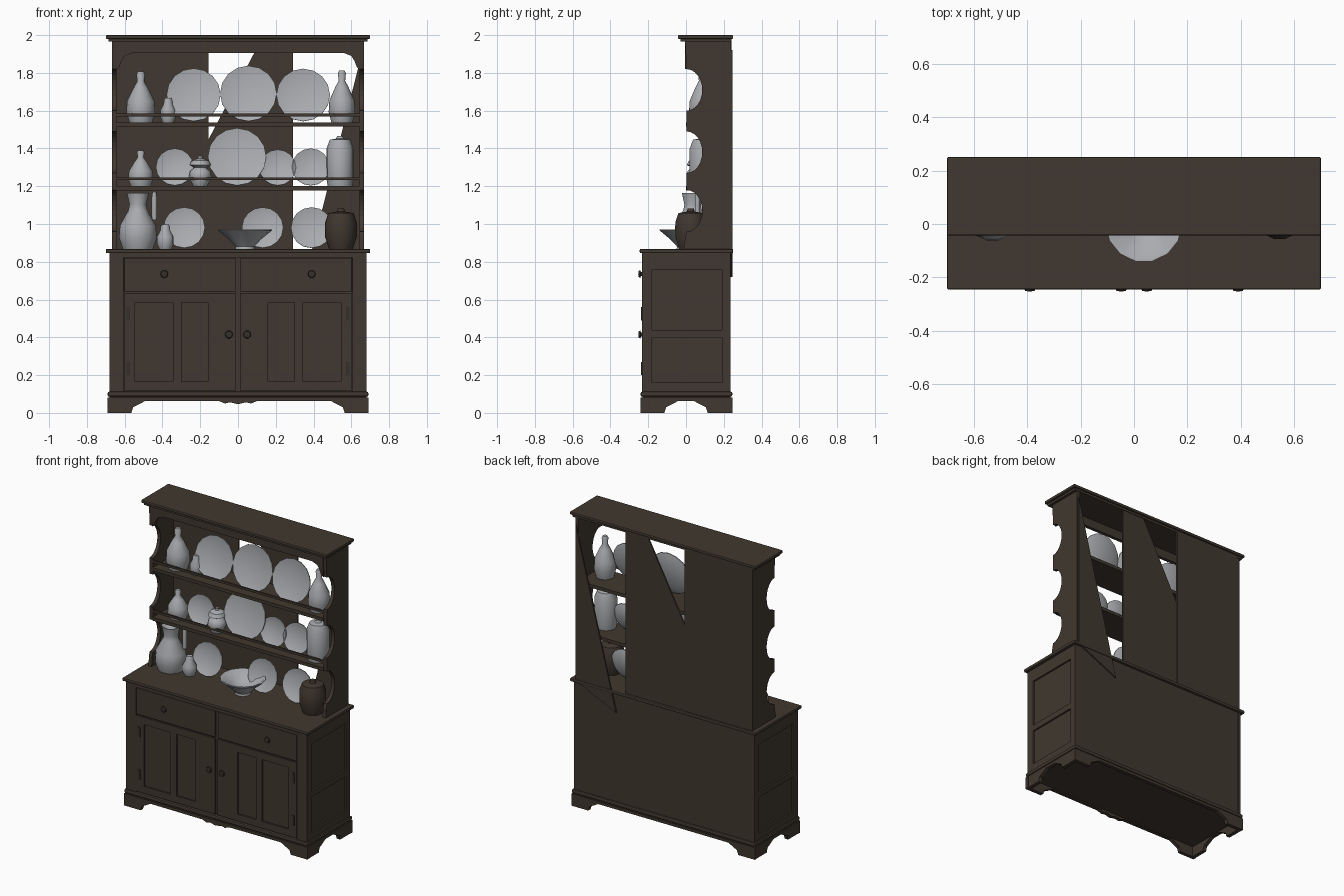
import bpy, bmesh, math
from mathutils import Matrix, Vector

if "Cube" in bpy.data.objects:
    bpy.data.objects.remove(bpy.data.objects["Cube"])


def material(name, rgb):
    m = bpy.data.materials.new(name)
    m.diffuse_color = (*rgb, 1)
    m.use_nodes = True
    m.node_tree.nodes["Principled BSDF"].inputs["Base Color"].default_value = m.diffuse_color
    return m


WOOD = material("dark_oak", (0.052, 0.039, 0.029))
IRON = material("dark_metal", (0.035, 0.028, 0.022))
CHINA = material("grey_china", (0.40, 0.41, 0.43))


def finish(bm, name, mat, smooth=False, bevel=0):
    bmesh.ops.remove_doubles(bm, verts=bm.verts, dist=1e-5)
    bmesh.ops.recalc_face_normals(bm, faces=bm.faces)
    if smooth:
        for f in bm.faces:
            f.smooth = True
        for e in bm.edges:
            e.smooth = len(e.link_faces) == 2 and e.calc_face_angle(0) < 0.75
    me = bpy.data.meshes.new(name)
    bm.to_mesh(me)
    bm.free()
    me.materials.append(mat)
    ob = bpy.data.objects.new(name, me)
    bpy.context.collection.objects.link(ob)
    if bevel:
        mod = ob.modifiers.new("soft_edge", "BEVEL")
        mod.width, mod.segments = bevel, 2
    return ob


def boxes(name, spans, mat=WOOD, bevel=0):
    """One object from boxes given as (x0, x1, y0, y1, z0, z1)."""
    bm = bmesh.new()
    for x0, x1, y0, y1, z0, z1 in spans:
        m = Matrix.Translation(((x0 + x1) / 2, (y0 + y1) / 2, (z0 + z1) / 2))
        m = m @ Matrix.Diagonal((abs(x1 - x0), y1 - y0, z1 - z0, 1))
        bmesh.ops.create_cube(bm, size=1, matrix=m)
    return finish(bm, name, mat, bevel=bevel)


def prism(name, pts, axis, a, b):
    """Outline in (x,z) extruded on y, or in (y,z) extruded on x."""
    bm = bmesh.new()
    place = (lambda p, t: (p[0], t, p[1])) if axis == "y" else (lambda p, t: (t, p[0], p[1]))
    f = bm.faces.new([bm.verts.new(place(p, a)) for p in pts])
    r = bmesh.ops.extrude_face_region(bm, geom=[f])
    vs = [v for v in r["geom"] if isinstance(v, bmesh.types.BMVert)]
    bmesh.ops.translate(bm, verts=vs, vec=Vector(place((0, 0), b - a)))
    return finish(bm, name, WOOD)


def lathe(name, prof, matrix, segs=16, mat=CHINA):
    bm = bmesh.new()
    rings = []
    for i in range(segs):
        a = 2 * math.pi * i / segs
        rings.append([bm.verts.new((r * math.cos(a), r * math.sin(a), z)) for r, z in prof])
    for i in range(segs):
        p, q = rings[i], rings[(i + 1) % segs]
        for j in range(len(prof) - 1):
            bm.faces.new((p[j], q[j], q[j + 1], p[j + 1]))
    bmesh.ops.dissolve_degenerate(bm, dist=1e-6, edges=bm.edges)
    ob = finish(bm, name, mat, smooth=True)
    ob.matrix_world = matrix
    return ob


def pot(name, shape, x, y, z, r, h, mat=CHINA):
    lathe(name, [(u * r, v * h) for u, v in shape], Matrix.Translation((x, y, z)), 14, mat)


def plate(x, z, r, y=0.10):
    prof = [(0, .006), (.6 * r, .006), (r, .022), (r, .016), (.62 * r, -.004), (0, -.004)]
    tilt = math.radians(78)
    m = Matrix.Translation((x, y, z + r * math.sin(tilt))) @ Matrix.Rotation(tilt, 4, "X")
    lathe("plate", prof, m, 16)


# worktop, plinth moulding and cornice
boxes("worktop", [(-.70, .70, -.245, .25, .846, .868)], bevel=.006)
boxes("plinth_moulding", [(-.69, .69, -.24, .245, .086, .112)], bevel=.008)
boxes("cornice", [(-.685, .685, -.03, .24, 1.965, 1.982)])
boxes("cornice_top", [(-.70, .70, -.043, .25, 1.98, 2.0)], bevel=.005)

# cupboard carcass, corner posts, rails and side frames
boxes("cupboard_body", [(-.668, .668, -.222, .234, .11, .847)])
frame = [(-.605, .605, -.232, -.22, .822, .847)]
for s in (-1, 1):
    frame.append((s * .605, s * .68, -.232, -.18, .11, .847))
    frame.append((s * .66, s * .68, .19, .235, .11, .847))
    for z0, z1 in ((.11, .16), (.40, .44), (.76, .847)):
        frame.append((s * .66, s * .68, -.18, .19, z0, z1))
boxes("cupboard_frame", frame)

# drawers and panelled doors, left and right
for s in (-1, 1):
    boxes("drawer_front", [(s * .01, s * .603, -.233, -.22, .642, .82)], bevel=.003)
    door = [(s * a, s * b, -.233, -.22, .118, .634) for a, b in ((.01, .16), (.30, .345), (.545, .603))]
    for a, b in ((.16, .30), (.345, .545)):
        door += [(s * a, s * b, -.233, -.22, .118, .165), (s * a, s * b, -.233, -.22, .585, .634)]
    boxes("door", door)
    boxes("hinges", [(s * .572, s * .59, -.239, -.23, z, z + .07) for z in (.20, .49)], IRON)
    for x, z in ((.39, .735), (.048, .415)):
        knob = [(0, 0), (.011, 0), (.011, .007), (.021, .011), (.018, .019), (0, .022)]
        lathe("knob", knob, Matrix.Translation((s * x, -.231, z)) @ Matrix.Rotation(math.pi / 2, 4, "X"), 10, IRON)

# shaped bracket feet and skirt on all four sides
half = [(.10, .062), (.07, .05), (.04, .056)]
foot = [(.0, .0), (.125, .0), (.135, .03), (.165, .045), (.20, .064)]


def skirt(w, pendant):
    right = [(w, .082)] + [(w - a, z) for a, z in foot] + (half if pendant else [])
    mid = [(0, .046)] if pendant else []
    return right + mid + [(-x, z) for x, z in reversed(right)]


prism("front_skirt", skirt(.69, True), "y", -.24, -.215)
prism("back_skirt", skirt(.69, False), "y", .22, .245)
for s in (-1, 1):
    prism("side_skirt", skirt(.24, False), "x", s * .688, s * .663)
boxes("cupboard_floor", [(-.68, .68, -.23, .235, .07, .09)])

# scalloped hutch sides
edge = [(-.005, 1.97)]
for zc in (1.71, 1.38, 1.07):
    for i in range(13):
        a = math.pi * i / 12
        edge.append((.003 + .083 * math.sin(a), zc + .11 * math.cos(a)))
edge += [(-.005, .93), (-.01, .866), (.236, .866), (.236, 1.97)]
for s in (-1, 1):
    prism("hutch_side", edge, "x", s * .643, s * .667)

# frieze with rounded brackets
bracket = [(.645, 1.82), (.63, 1.828), (.618, 1.86), (.60, 1.89), (.56, 1.906)]
prism("frieze", [(.645, 1.97)] + bracket + [(-x, z) for x, z in reversed(bracket)] + [(-.645, 1.97)],
      "y", -.005, .018)

# shelves with plate rails
for z in (1.53, 1.192):
    boxes("shelf", [(-.645, .645, .0, .235, z - .014, z + .008)])
    boxes("plate_rail", [(-.645, .645, .003, .014, z + .04, z + .055)])

# hutch back boards, two of them broken on a slant
prism("left_back_board", [(-.645, .866), (-.155, .866), (-.155, 1.97), (-.645, 1.97)], "y", .226, .24)
prism("middle_back_board", [(-.155, .866), (.29, .866), (.29, 1.97), (.12, 1.97), (-.155, 1.45)], "y", .226, .236)
prism("right_back_board", [(.355, .72), (.66, .86), (.66, 1.92)], "y", .236, .246)

# plates on the three levels
for x, r in ((-.235, .143), (.055, .15), (.345, .142)):
    plate(x, 1.54, r)
for x, r in ((-.335, .1), (-.005, .155), (.21, .097), (.385, .1)):
    plate(x, 1.2, r)
for x, r in ((-.285, .11), (.13, .11), (.39, .11)):
    plate(x, .869, r)

# vases, jars and jugs
VASE = [(0, 0), (.8, 0), (1, .2), (.95, .42), (.5, .68), (.25, .8), (.3, .95), (.2, 1), (0, 1)]
JAR = [(0, 0), (.75, 0), (1, .2), (1, .5), (.6, .75), (.55, .9), (.4, 1), (0, 1)]
CROCK = [(0, 0), (.9, 0), (1, .15), (1, .75), (.75, .93), (.3, .95), (.2, 1), (0, 1)]
JUG = [(0, 0), (.8, 0), (1, .2), (.95, .42), (.5, .7), (.45, .8), (.58, 1), (.5, .99), (0, .85)]
TEAPOT = [(0, 0), (.6, 0), (1, .3), (.9, .5), (.5, .62), (.95, .7), (.75, .85), (.2, .92), (.2, 1), (0, 1)]
pot("tall_vase", VASE, -.515, .09, 1.538, .076, .27)
pot("small_jar", JAR, -.37, .08, 1.538, .04, .13)
pot("bottle", VASE, .55, .085, 1.538, .07, .275)
pot("short_vase", VASE, -.515, .09, 1.2, .066, .19)
pot("sugar_bowl", TEAPOT, -.2, .06, 1.2, .06, .16)
pot("covered_crock", CROCK, .54, .09, 1.2, .072, .265)
pot("large_jug", JUG, -.53, .035, .868, .1, .295)
pot("small_pot", JAR, -.385, .03, .868, .044, .13)

# jug beaker behind, brown pot with stalk, and wide bowl
pot("slim_handle", CROCK, -.443, .06, 1.02, .014, .16)
GOURD = [(0, 0), (.75, 0), (1, .3), (1, .65), (.8, .88), (.25, .92), (.2, 1), (0, 1)]
pot("brown_pot", GOURD, .545, .025, .868, .084, .215, WOOD)
BOWL = [(0, 0), (.36, 0), (.34, .12), (.6, .5), (1, .95), (1, 1), (.93, 1), (.5, .5), (0, .2)]
pot("wide_bowl", BOWL, .037, 0, .868, .143, .103)
